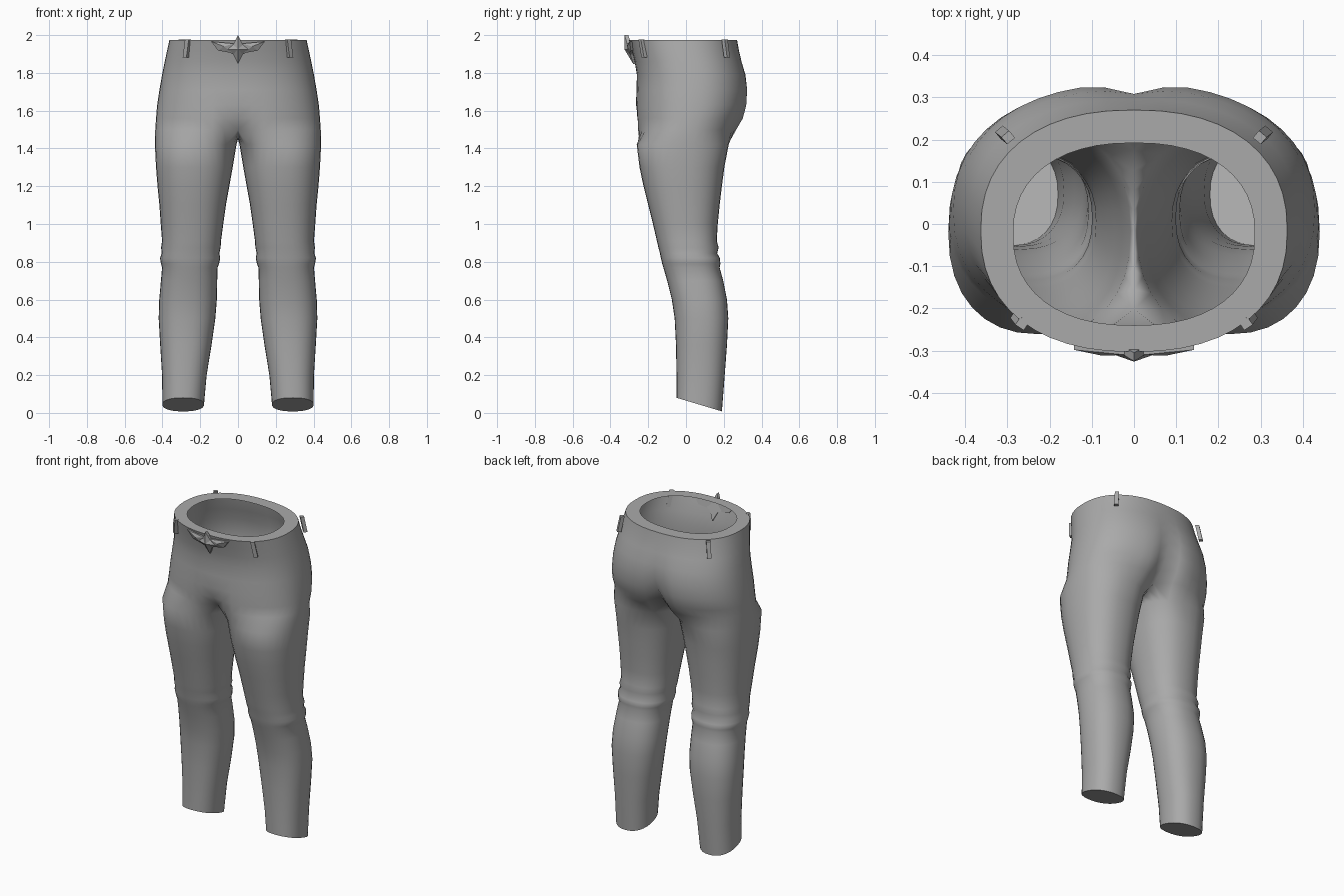
import bpy, bmesh
from math import sin, cos, pi, exp, copysign
from mathutils import Vector

cube = bpy.data.objects.get("Cube")
if cube:
    bpy.data.objects.remove(cube, do_unlink=True)

grey = bpy.data.materials.new("plain grey")
grey.use_nodes = True
grey.diffuse_color = (0.4, 0.4, 0.4, 1)
grey.node_tree.nodes["Principled BSDF"].inputs["Base Color"].default_value = grey.diffuse_color

SIDES = 32           # points around a leg
SEAM = SIDES // 8    # points from inner leg middle to the centre seam


def make_object(name, bm, angle=None, mirror=False):
    mesh = bpy.data.meshes.new(name)
    bm.to_mesh(mesh)
    bm.free()
    mesh.materials.append(grey)
    obj = bpy.data.objects.new(name, mesh)
    bpy.context.collection.objects.link(obj)
    if mirror:
        mod = obj.modifiers.new("mirror", 'MIRROR')
        mod.use_clip = True
        mod.merge_threshold = 0.0005
    if angle:
        bpy.ops.object.select_all(action='DESELECT')
        obj.select_set(True)
        bpy.context.view_layer.objects.active = obj
        bpy.ops.object.shade_smooth_by_angle(angle=angle)
    return obj


def rounded(c, power=2.3):
    return copysign(abs(c) ** (2 / power), c) if abs(c) > 1e-6 else 0.0


def leg_ring(z, inner, outer, front, back):
    cx, cy = (inner + outer) / 2, (front + back) / 2
    rx, ry = (outer - inner) / 2, (back - front) / 2
    angles = [2 * pi * k / SIDES for k in range(SIDES)]
    return [Vector((cx - rx * rounded(cos(a)), cy - ry * rounded(sin(a)), z)) for a in angles]


def torso_ring(z, rx, front, back, front_dip=0, back_dip=0):
    """Half ring from the front centre to the back centre."""
    cy, ry = (front + back) / 2, (back - front) / 2
    steps = SIDES - 2 * SEAM
    points = []
    for i in range(steps + 1):
        a = pi * i / steps
        x = rx * rounded(sin(a))
        y = cy - ry * rounded(cos(a))
        dip = exp(-(x / 0.06) ** 2)
        y += dip * (front_dip if y < cy else -back_dip)
        points.append(Vector((x, y, z)))
    return points


# Leg rings: height, inner x, outer x, front y, back y
legs = [
    (0.05, .18, .40, -.05, .19), (0.2, .166, .402, -.05, .205),
    (0.36, .14, .412, -.053, .217), (0.5, .12, .42, -.06, .224),
    (0.6, .112, .417, -.075, .217), (0.7, .11, .408, -.1, .197),
    (0.77, .108, .402, -.12, .178), (0.79, .1, .408, -.126, .182),
    (0.82, .094, .413, -.133, .179), (0.845, .099, .404, -.138, .165),
    (0.875, .092, .407, -.146, .173), (0.91, .09, .402, -.154, .163),
    (1.0, .078, .409, -.175, .168), (1.1, .064, .416, -.2, .178),
    (1.2, .046, .426, -.225, .19), (1.3, .028, .434, -.246, .203),
    (1.42, .008, .44, -.261, .226)]
# Torso rings: height, half width, front y, back y, centre dips
torso = [
    (1.5, .438, -.262, .275, .06, .1), (1.56, .434, -.264, .31, .02, .07),
    (1.63, .428, -.265, .328, 0, .045), (1.71, .416, -.262, .332, 0, .025),
    (1.79, .402, -.26, .32, 0, .012), (1.86, .388, -.272, .297, 0, .003),
    (1.92, .375, -.287, .28), (1.975, .363, -.303, .27)]

# Trousers: one half, mirrored
bm = bmesh.new()


def add(points):
    return [bm.verts.new(p) for p in points]


def bridge(low, high, closed):
    count = len(low) if closed else len(low) - 1
    for i in range(count):
        j = (i + 1) % len(low)
        bm.faces.new((low[i], low[j], high[j], high[i]))


hem = leg_ring(*legs[0])
for p in hem:
    p.z = 0.08 - (p.y + 0.05) * 0.3
rings = [add(hem)] + [add(leg_ring(*spec)) for spec in legs[1:]]

# Crotch ring: torso outline plus a curved saddle on the centre line
outline = torso_ring(*torso[0])
saddle = []
for i in range(1, 2 * SEAM):
    t = i / (2 * SEAM)
    p = outline[-1].lerp(outline[0], t)
    p.z -= 0.05 * sin(pi * t)
    saddle.append(p)
arc, under = add(outline), add(saddle)
rings.append(under[SEAM - 1:] + arc + under[:SEAM - 1])
for low, high in zip(rings, rings[1:]):
    bridge(low, high, True)
bm.faces.new(list(reversed(rings[0])))

# Upper body and flat waist rim around the opening
for spec in torso[1:]:
    upper = add(torso_ring(*spec))
    bridge(arc, upper, False)
    arc = upper
bridge(arc, add(torso_ring(1.975, .286, -.24, .192)), False)
make_object("trousers", bm, 0.9, True)


# Belt loops
def belt_loop(name, x, y, lean, turn):
    bm = bmesh.new()
    bmesh.ops.create_cube(bm, size=1)
    for v in bm.verts:
        w, d, h = v.co.x * 0.024, v.co.y * 0.022, v.co.z
        v.co = Vector((x + w * cos(turn) - d * sin(turn) - lean[0] * (0.5 - h),
                       y + w * sin(turn) + d * cos(turn) - lean[1] * (0.5 - h),
                       1.928 + h * 0.095))
    make_object(name, bm, mirror=True)


belt_loop("front_belt_loops", .265, -.236, (-.012, -.016), 0.6)
belt_loop("back_belt_loops", .298, .205, (-.015, -.012), -0.7)


# Buckle: faceted shapes with a raised middle
def faceted(name, outline, peak, depth, mirror=False):
    bm = bmesh.new()
    front = [bm.verts.new(p) for p in outline]
    back = [bm.verts.new(Vector(p) + Vector((0, depth, 0))) for p in outline]
    top = bm.verts.new(peak)
    n = len(outline)
    for i in range(n):
        j = (i + 1) % n
        bm.faces.new((front[i], front[j], top))
        bm.faces.new((front[j], front[i], back[i], back[j]))
    bm.faces.new(list(reversed(back)))
    bmesh.ops.recalc_face_normals(bm, faces=bm.faces)
    make_object(name, bm, mirror=mirror)


star = []
for i in range(8):
    a = pi * i / 4
    r = 0.036 if i % 2 else (0.077 if i % 4 == 0 else 0.068)
    z = 1.923 + r * cos(a)
    star.append((r * sin(a), -.302 - (z - 1.923) * 0.3, z))
faceted("buckle_star", star, (0, -.326, 1.925), .02)
wing = [(.02, -.31, 1.955), (.142, -.298, 1.966), (.105, -.292, 1.918), (.03, -.3, 1.905)]
faceted("buckle_wings", wing, (.075, -.312, 1.94), .02, True)
